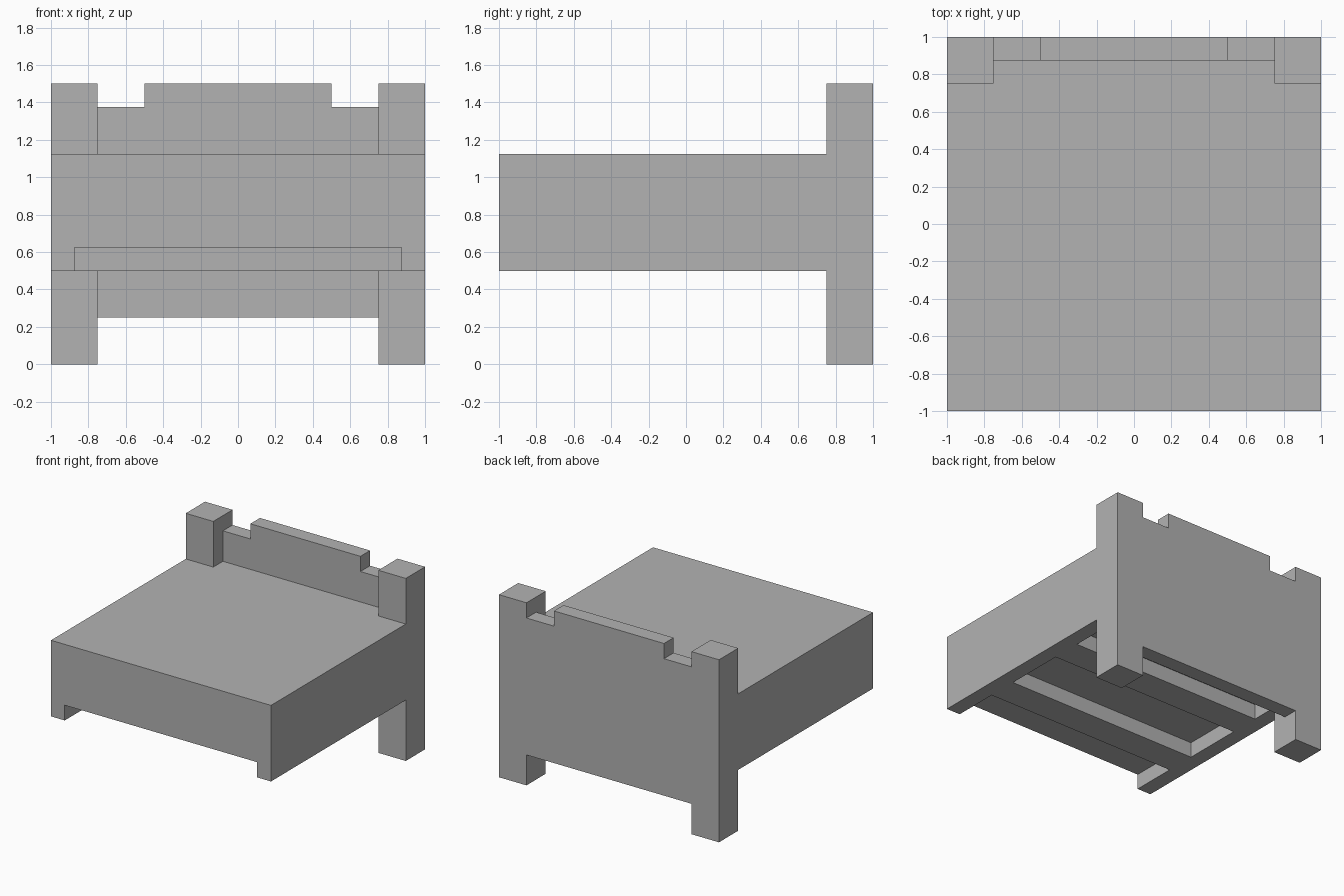
import bpy
import bmesh
from mathutils import Vector

old = bpy.data.objects.get("Cube")
if old:
    bpy.data.objects.remove(old, do_unlink=True)

# Single neutral grey
grey = bpy.data.materials.new("plain_grey")
grey.use_nodes = True
colour = (0.448, 0.448, 0.448, 1.0)
grey.diffuse_color = colour
grey.node_tree.nodes["Principled BSDF"].inputs["Base Color"].default_value = colour


def prism(name, outline, extrude):
    """Flat-sided solid: a planar outline pushed along a vector."""
    bm = bmesh.new()
    face = bm.faces.new([bm.verts.new(p) for p in outline])
    ext = bmesh.ops.extrude_face_region(bm, geom=[face])
    moved = [g for g in ext["geom"] if isinstance(g, bmesh.types.BMVert)]
    bmesh.ops.translate(bm, verts=moved, vec=Vector(extrude))
    bmesh.ops.recalc_face_normals(bm, faces=bm.faces)
    mesh = bpy.data.meshes.new(name)
    bm.to_mesh(mesh)
    bm.free()
    mesh.materials.append(grey)
    obj = bpy.data.objects.new(name, mesh)
    bpy.context.collection.objects.link(obj)
    return obj


def box(name, x0, x1, y0, y1, z0, z1):
    return prism(name, [(x0, y0, z0), (x1, y0, z0), (x1, y1, z0), (x0, y1, z0)],
                 (0, 0, z1 - z0))


def mirrored(half):
    """Outline symmetric about x = 0, from its +x half."""
    return half + [(-p[0], p[1], p[2]) for p in reversed(half)]


# Mattress block, stepped in at the back to fit between the posts
prism("mattress", mirrored([(1, -1, 0.625), (1, 0.75, 0.625),
                            (0.75, 0.75, 0.625), (0.75, 0.875, 0.625)]),
      (0, 0, 0.5))

# Headboard with raised centre
prism("headboard", mirrored([(0.75, 0.875, 0.25), (0.75, 0.875, 1.375),
                             (0.5, 0.875, 1.375), (0.5, 0.875, 1.5)]),
      (0, 0.125, 0))

# Back posts and side rails on both sides
for side, s in (("left", 1), ("right", -1)):
    px = sorted((s * 0.75, s))
    box(side + "_post", px[0], px[1], 0.75, 1, 0, 1.5)
    rx = sorted((s * 0.875, s))
    box(side + "_rail", rx[0], rx[1], -1, 0.75, 0.5, 0.625)

# Cross slats under the mattress
for name, y in (("front_slat", -0.625), ("rear_slat", 0.125)):
    box(name, -0.875, 0.875, y, y + 0.25, 0.5, 0.625)
